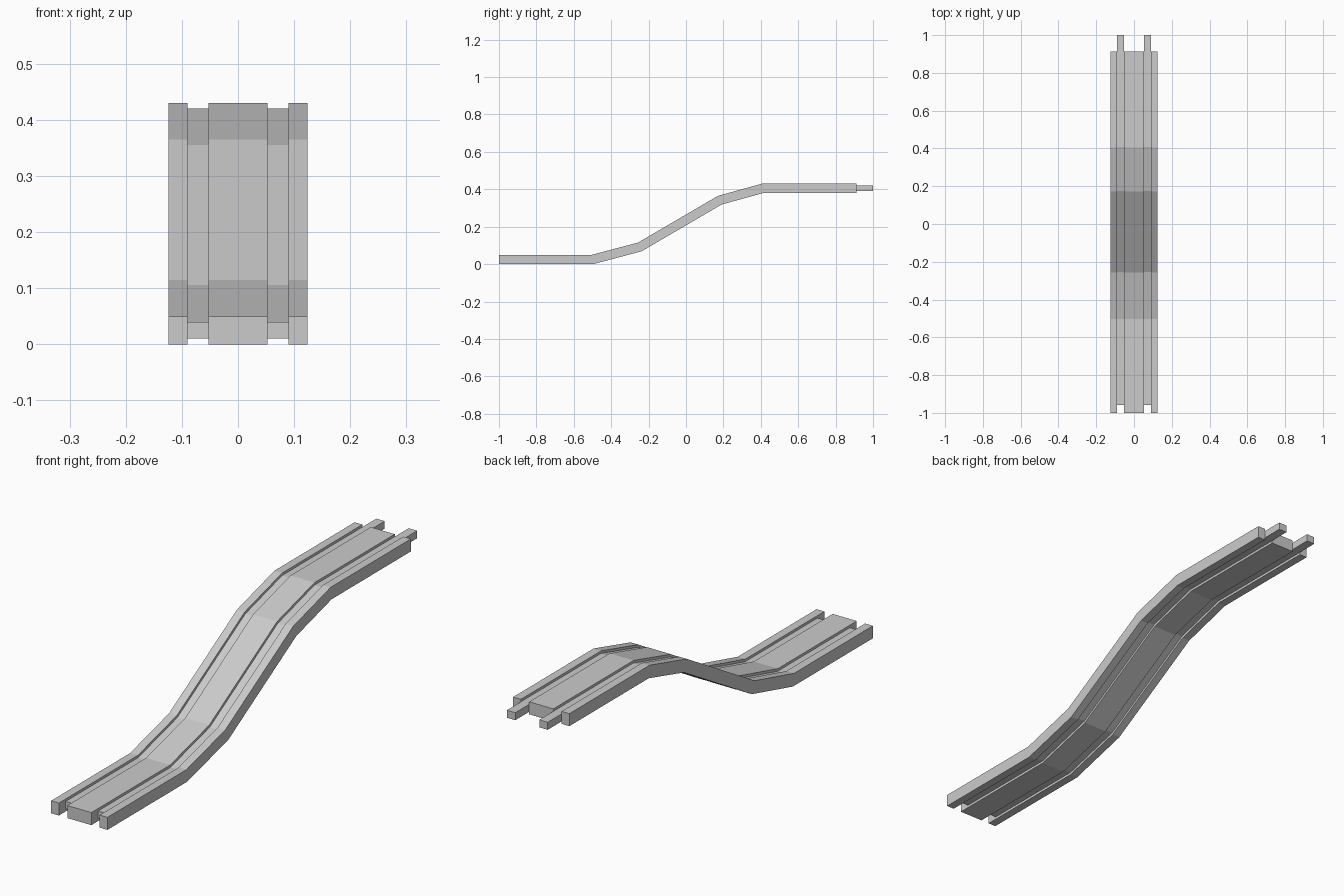
import bpy, bmesh
from mathutils import Vector

if "Cube" in bpy.data.objects:
    bpy.data.objects.remove(bpy.data.objects["Cube"])

# Top-surface bends of the ramp in the (y, z) plane
BENDS = [(-0.503, 0.05), (-0.257, 0.115), (0.171, 0.365), (0.406, 0.43)]


def offset_path(y0, y1, depth):
    """Ramp path shifted down by depth, mitred at each bend."""
    pts = [Vector(p) for p in [(y0, 0.05)] + BENDS + [(y1, 0.43)]]
    out = []
    for i, p in enumerate(pts):
        a = (p - pts[i - 1]).normalized() if i else Vector((1, 0))
        b = (pts[i + 1] - p).normalized() if i < len(pts) - 1 else Vector((1, 0))
        na, nb = Vector((a.y, -a.x)), Vector((b.y, -b.x))
        m = (na + nb).normalized()
        out.append(p + m * depth / m.dot(na))
    return out


def strip(name, x0, x1, y0, y1, top, bottom):
    """Rectangular bar swept along the ramp."""
    bm = bmesh.new()
    rings = []
    for t, b in zip(offset_path(y0, y1, top), offset_path(y0, y1, bottom)):
        rings.append([bm.verts.new(c) for c in
                      ((x0, *b), (x1, *b), (x1, *t), (x0, *t))])
    for r, s in zip(rings, rings[1:]):
        for i in range(4):
            j = (i + 1) % 4
            bm.faces.new((r[i], r[j], s[j], s[i]))
    bm.faces.new(rings[0])
    bm.faces.new(rings[-1])
    bmesh.ops.recalc_face_normals(bm, faces=bm.faces)
    mesh = bpy.data.meshes.new(name)
    bm.to_mesh(mesh)
    bm.free()
    bpy.context.collection.objects.link(bpy.data.objects.new(name, mesh))


# Wide middle of the track
strip("centre_deck", -0.053, 0.053, -1, 0.912, 0, 0.05)

# Outer rails, and recessed wheel grooves whose ends stick out as connector tabs
for side, s in (("left", -1), ("right", 1)):
    strip(side + "_rail", s * 0.09, s * 0.124, -1, 0.912, 0, 0.05)
    strip(side + "_groove", s * 0.053, s * 0.09, -0.957, 1, 0.01, 0.04)
